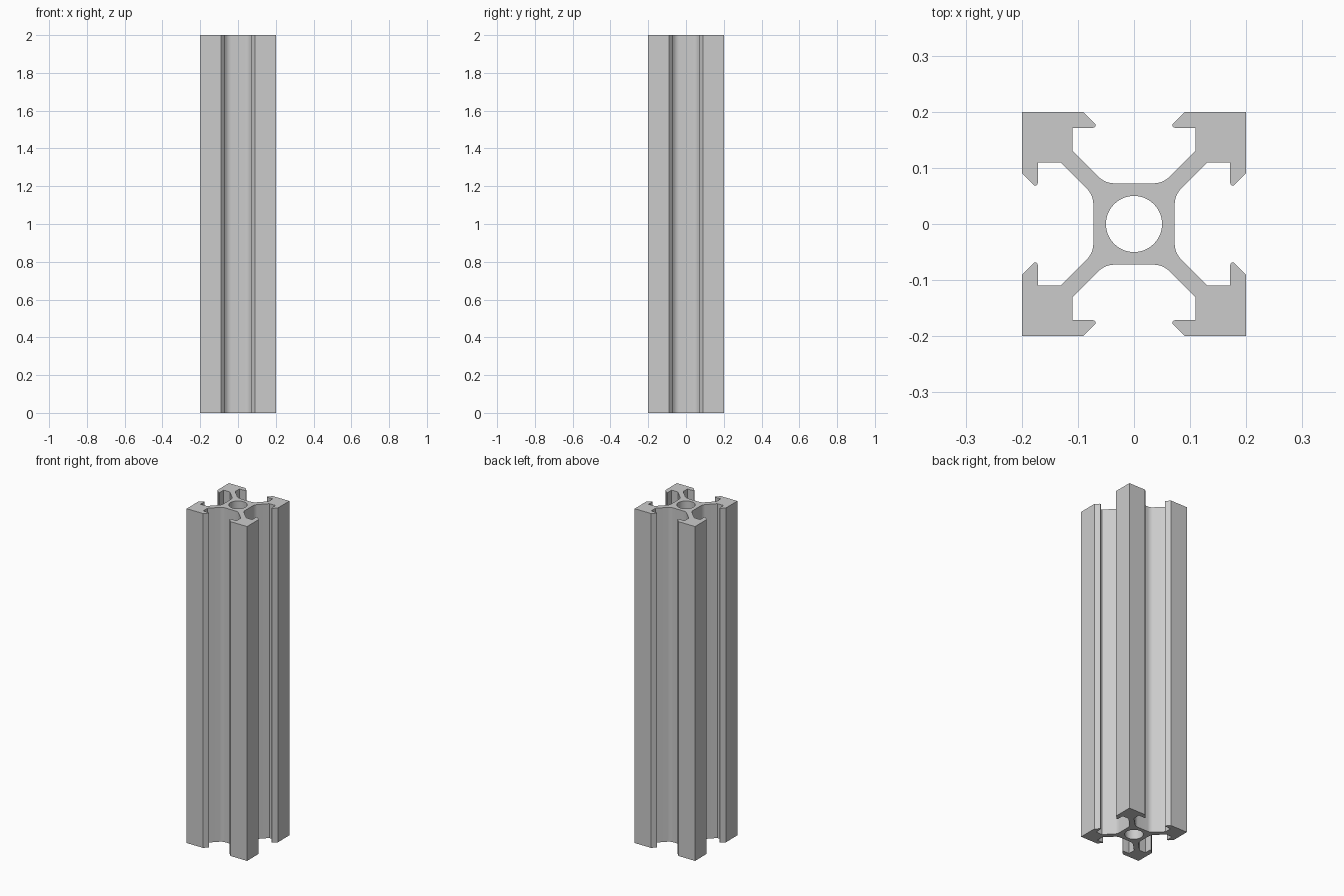
import bpy, bmesh, math
from mathutils import Vector, Matrix

if "Cube" in bpy.data.objects:
    bpy.data.objects.remove(bpy.data.objects["Cube"])

LENGTH = 2.0
BORE_RADIUS = 0.05


def fillet(prev, corner, nxt, radius, steps=6):
    """Points of an arc that rounds one corner of the profile."""
    p, c, n = Vector(prev), Vector(corner), Vector(nxt)
    a, b = (p - c).normalized(), (n - c).normalized()
    half = a.angle(b) / 2
    t = radius / math.tan(half)
    centre = c + (a + b).normalized() * radius / math.sin(half)
    start, end = c + a * t - centre, c + b * t - centre
    sweep = start.angle_signed(end)      # positive is clockwise
    return [centre + Matrix.Rotation(-sweep * i / steps, 2) @ start
            for i in range(steps + 1)]


# Right half of the top slot, from outer corner in to the core
corner, lip_top, lip_tip = (0.2, 0.2), (0.0905, 0.2), (0.0620, 0.1715)
lip_base, pocket, web, core = (0.11, 0.1715), (0.11, 0.131), (0.0515, 0.0725), (0, 0.0725)
half = [Vector(corner), Vector(lip_top)]
half += fillet(lip_top, lip_tip, lip_base, 0.0045)
half += [Vector(lip_base), Vector(pocket)]
half += fillet(pocket, web, core, 0.04, 8)

# Mirror to a full slot, then turn it round the four sides
slot = half + [Vector((-p.x, p.y)) for p in reversed(half[1:])]
outline = [Matrix.Rotation(k * math.pi / 2, 2) @ p for k in range(4) for p in slot]
bore = [Vector((BORE_RADIUS * math.cos(a), BORE_RADIUS * math.sin(a)))
        for a in (2 * math.pi * i / 48 for i in range(48))]

# Filled 2D curve with a hole, extruded to full length
curve = bpy.data.curves.new("slotted_rail_profile", 'CURVE')
curve.dimensions = '2D'
curve.fill_mode = 'BOTH'
curve.extrude = LENGTH / 2
for loop in (outline, bore):
    s = curve.splines.new('POLY')
    s.points.add(len(loop) - 1)
    for pt, p in zip(s.points, loop):
        pt.co = (p.x, p.y, 0, 1)
    s.use_cyclic_u = True

rail = bpy.data.objects.new("slotted_rail", curve)
bpy.context.collection.objects.link(rail)
bpy.context.view_layer.objects.active = rail
rail.select_set(True)
bpy.ops.object.convert(target='MESH')
rail = bpy.context.view_layer.objects.active

# Weld into a closed solid standing on the ground
bm = bmesh.new()
bm.from_mesh(rail.data)
bmesh.ops.remove_doubles(bm, verts=bm.verts, dist=1e-5)
bmesh.ops.translate(bm, verts=bm.verts, vec=(0, 0, LENGTH / 2))
bmesh.ops.recalc_face_normals(bm, faces=bm.faces)
bm.to_mesh(rail.data)
bm.free()

# Plain metal
metal = bpy.data.materials.new("grey_metal")
metal.diffuse_color = (0.6, 0.6, 0.6, 1)
metal.use_nodes = True
metal.node_tree.nodes["Principled BSDF"].inputs["Base Color"].default_value = metal.diffuse_color
rail.data.materials.clear()
rail.data.materials.append(metal)
bpy.ops.object.shade_smooth_by_angle(angle=math.radians(30))
